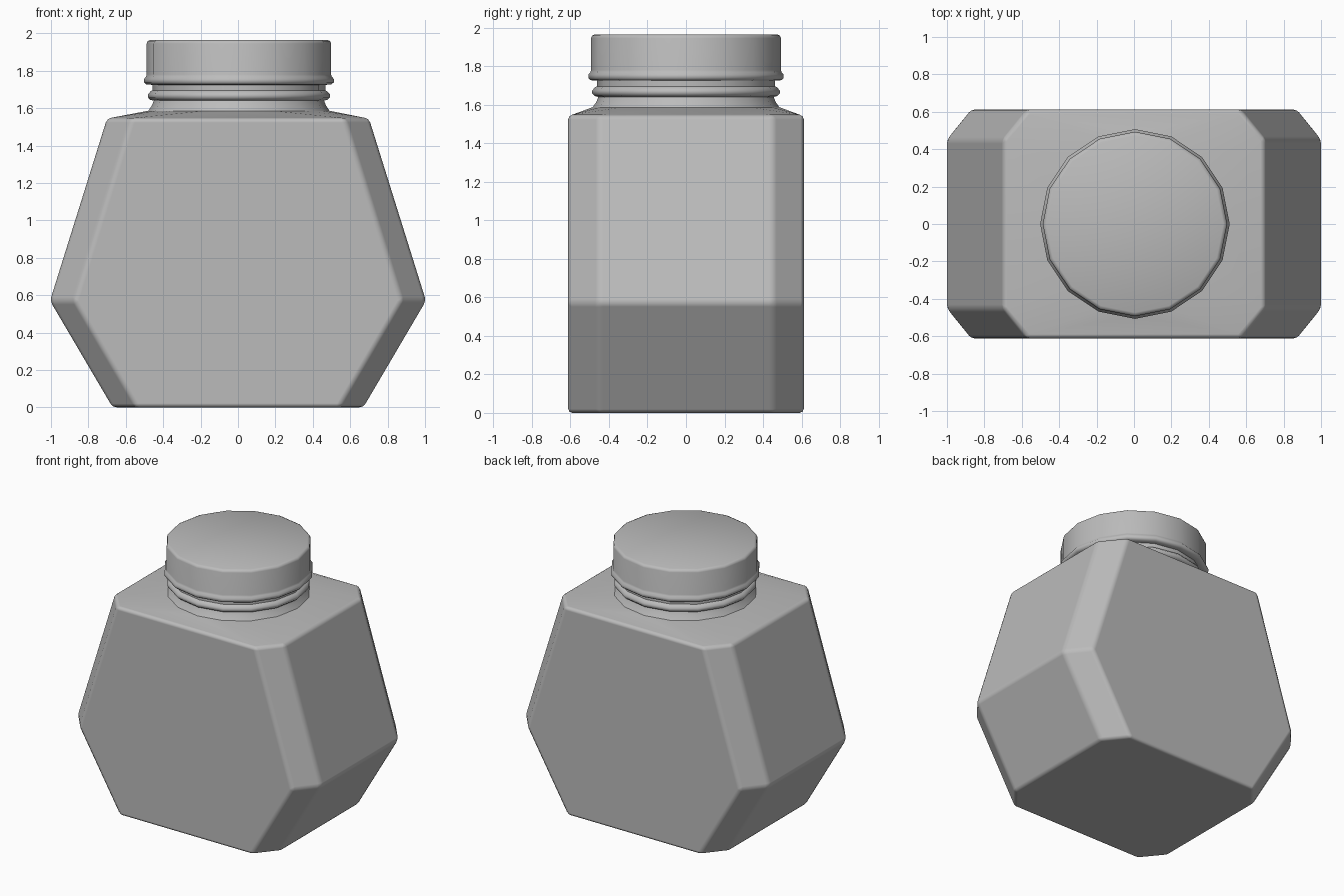
import bpy, bmesh, math

if "Cube" in bpy.data.objects:
    bpy.data.objects.remove(bpy.data.objects["Cube"])

SIDES = 16
CX = 0.005  # slight offset of the neck and cap

grey = bpy.data.materials.new("plain grey")
grey.use_nodes = True
GREY = (0.5, 0.5, 0.5, 1)
grey.diffuse_color = GREY
grey.node_tree.nodes["Principled BSDF"].inputs["Base Color"].default_value = GREY


def finish(bm, name, angle):
    bmesh.ops.recalc_face_normals(bm, faces=bm.faces)
    mesh = bpy.data.meshes.new(name)
    bm.to_mesh(mesh)
    bm.free()
    obj = bpy.data.objects.new(name, mesh)
    bpy.context.collection.objects.link(obj)
    mesh.materials.append(grey)
    bpy.ops.object.select_all(action='DESELECT')
    bpy.context.view_layer.objects.active = obj
    obj.select_set(True)
    bpy.ops.object.shade_smooth_by_angle(angle=math.radians(angle))
    return obj


def loop(bm, points):
    """Closed ring of vertices; returns vertices and edges."""
    verts = [bm.verts.new(p) for p in points]
    edges = [bm.edges.new((verts[i - 1], verts[i])) for i in range(len(verts))]
    return verts, edges


def chamfered(hx, hy, z, cx=0.13, cy=0.16):
    """Rectangle with cut corners."""
    quarter = [(hx, hy - cy), (hx - cx, hy)]
    right = [(x, -y) for x, y in reversed(quarter)] + quarter
    return [(x, y, z) for x, y in right + [(-x, y) for x, y in reversed(right)]]


def circle(r, z):
    return [(CX + r * math.cos(i * math.tau / SIDES),
             r * math.sin(i * math.tau / SIDES), z) for i in range(SIDES)]


def skin(rings):
    """Bridge a stack of rings and close both ends."""
    bm = bmesh.new()
    loops = [loop(bm, ring) for ring in rings]
    for (_, a), (_, b) in zip(loops, loops[1:]):
        bmesh.ops.bridge_loops(bm, edges=a + b)
    bm.faces.new(loops[0][0])
    bm.faces.new(loops[-1][0])
    return bm


# Faceted jar body with a sloped shoulder running into the round neck
body = finish(skin([
    chamfered(0.67, 0.612, 0),
    chamfered(1.005, 0.612, 0.57),
    chamfered(0.7, 0.612, 1.545),
    circle(0.49, 1.585),
]), "jar_body", 60)
bevel = body.modifiers.new("soft edges", 'BEVEL')
bevel.width = 0.022
bevel.segments = 2
bevel.limit_method = 'ANGLE'
bevel.angle_limit = math.radians(25)
bevel.harden_normals = True

# Neck with its rounded bead
finish(skin([circle(r, z) for r, z in [
    (0.49, 1.578), (0.465, 1.615), (0.455, 1.64), (0.475, 1.645),
    (0.487, 1.658), (0.487, 1.674), (0.472, 1.69), (0.462, 1.695),
    (0.462, 1.76)]]), "jar_neck", 60)

# Screw cap with a rolled lower rim
finish(skin([circle(r, z) for r, z in [
    (0.47, 1.725), (0.495, 1.727), (0.507, 1.738), (0.507, 1.756),
    (0.497, 1.768), (0.493, 1.78), (0.493, 1.945), (0.488, 1.958),
    (0.473, 1.965)]]), "screw_cap", 60)
